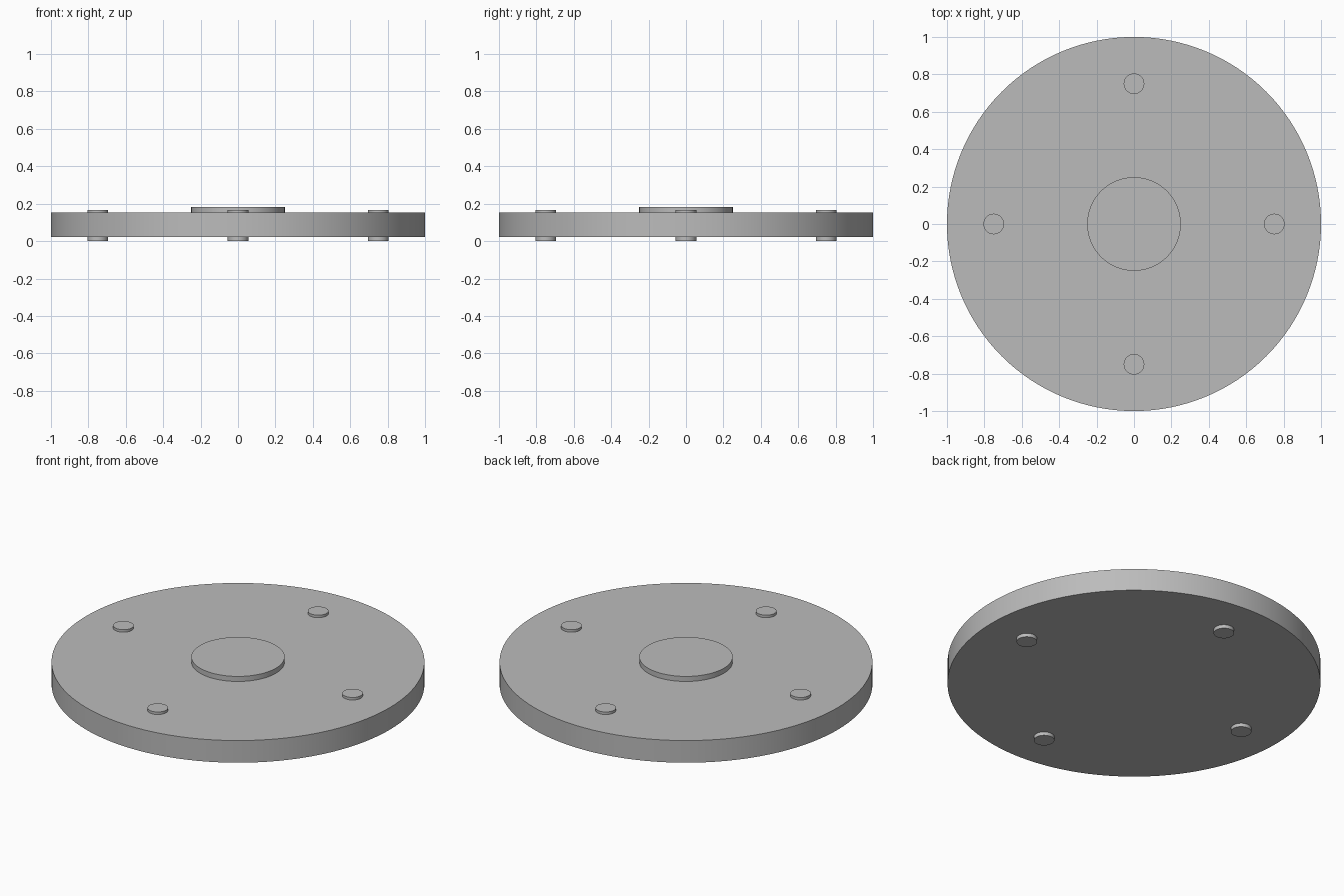
import bpy
from math import cos, sin, pi

cube = bpy.data.objects.get("Cube")
if cube:
    bpy.data.objects.remove(cube, do_unlink=True)

# Plain grey metal
GREY = (0.5, 0.5, 0.5, 1)
metal = bpy.data.materials.new("grey metal")
metal.use_nodes = True
metal.diffuse_color = GREY
metal.node_tree.nodes["Principled BSDF"].inputs["Base Color"].default_value = GREY


def disc(name, radius, bottom, top, x=0, y=0, sides=128):
    """Upright cylinder between two heights."""
    bpy.ops.mesh.primitive_cylinder_add(
        vertices=sides, radius=radius, depth=top - bottom,
        location=(x, y, (bottom + top) / 2))
    obj = bpy.context.object
    obj.name = name
    obj.data.materials.append(metal)
    bpy.ops.object.shade_smooth_by_angle(angle=pi / 6)
    return obj


# Flange plate and raised centre hub
PLATE_BOTTOM, PLATE_TOP = 0.021, 0.152
disc("flange_plate", 1, PLATE_BOTTOM, PLATE_TOP)
disc("centre_hub", 0.25, PLATE_TOP - 0.01, 0.182)

# Four pins passing through the plate
for i, side in enumerate(("left", "back", "right", "front")):
    angle = i * pi / 2
    disc(side + "_pin", 0.055, 0, 0.167,
         0.75 * cos(angle), 0.75 * sin(angle), sides=64)
